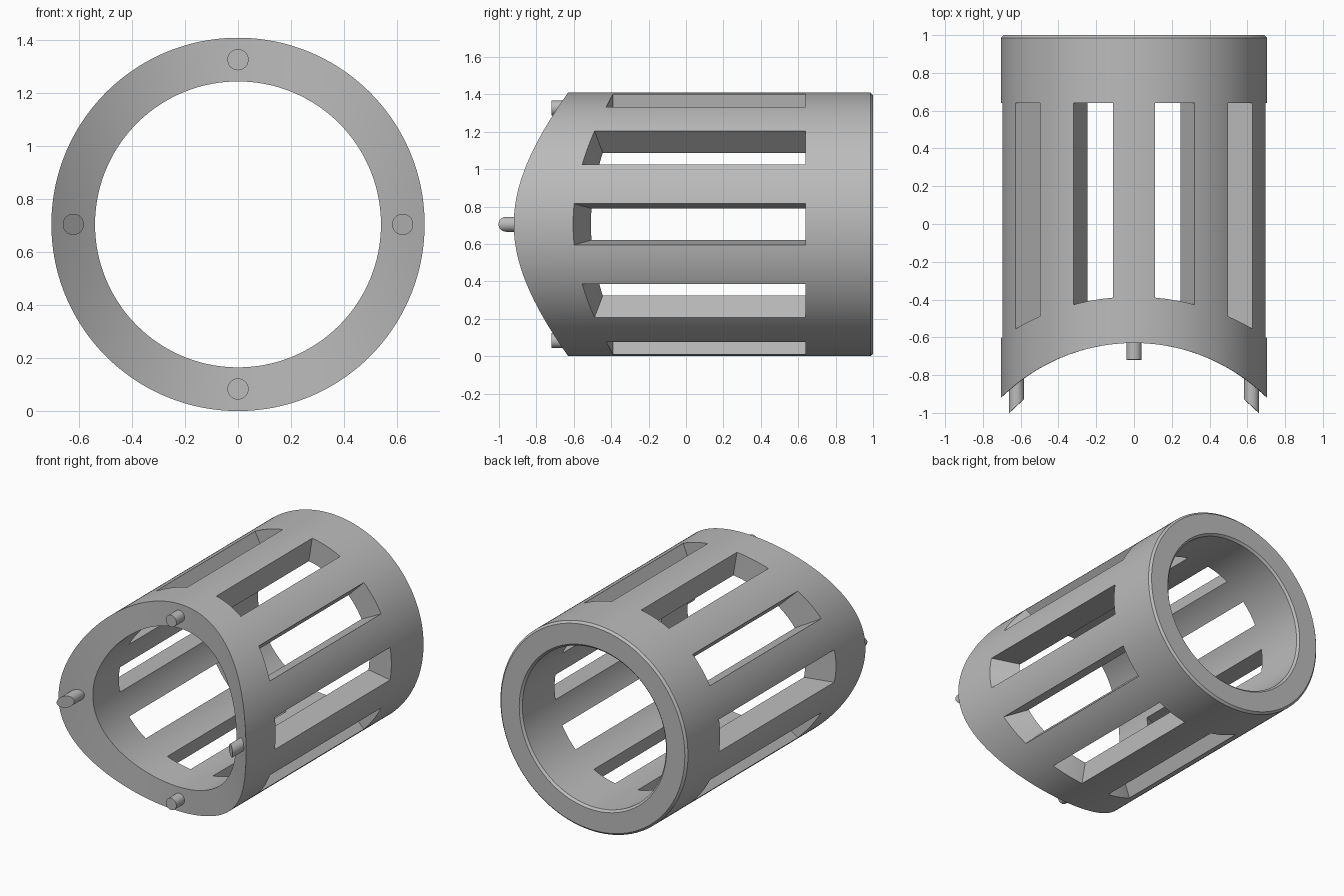
import bpy, bmesh
from math import sin, cos, pi, sqrt, radians

default = bpy.data.objects.get("Cube")
if default:
    bpy.data.objects.remove(default)

OUTER, INNER, MID_Z = 0.705, 0.54, 0.705
SADDLE_Y = -1.63            # axis of the upright cylinder that shapes the front
SLOT_REAR, BACK, CHAMFER = 0.64, 1.0, 0.014
COLUMNS, PER_SLOT = 240, 12  # slots and ribs alternate every 18 degrees

grey = bpy.data.materials.new("plain grey")
grey.use_nodes = True
grey.diffuse_color = (0.5, 0.5, 0.5, 1)
grey.node_tree.nodes["Principled BSDF"].inputs["Base Color"].default_value = (0.5, 0.5, 0.5, 1)


def saddle(x, radius):
    """Depth of a concentric saddle surface at x."""
    return SADDLE_Y + sqrt(radius * radius - x * x)


def finish(name, bm):
    bmesh.ops.recalc_face_normals(bm, faces=bm.faces)
    mesh = bpy.data.meshes.new(name)
    bm.to_mesh(mesh)
    bm.free()
    mesh.materials.append(grey)
    obj = bpy.data.objects.new(name, mesh)
    bpy.context.collection.objects.link(obj)
    bpy.ops.object.select_all(action='DESELECT')
    obj.select_set(True)
    bpy.context.view_layer.objects.active = obj
    bpy.ops.object.shade_smooth_by_angle(angle=radians(30))
    return obj


# Slotted sleeve: one closed wall section per column, joined around the axis
def section(bm, angle):
    c, s = cos(angle), sin(angle)
    mid = (OUTER + INNER) / 2
    loop = [(OUTER, saddle(OUTER * c, 1.0)), (OUTER, saddle(OUTER * c, 1.245)),
            (OUTER, SLOT_REAR), (OUTER, BACK - CHAMFER),
            (OUTER - CHAMFER, BACK), (INNER + CHAMFER, BACK),
            (INNER, BACK - CHAMFER), (INNER, SLOT_REAR),
            (INNER, saddle(INNER * c, 1.245)), (INNER, saddle(INNER * c, 1.0)),
            (mid, saddle(mid * c, 1.0))]
    return [bm.verts.new((r * c, y, MID_Z + r * s)) for r, y in loop]


bm = bmesh.new()
start = radians(-9)
columns = [section(bm, start + 2 * pi * i / COLUMNS) for i in range(COLUMNS)]
for i, a in enumerate(columns):
    b = columns[(i + 1) % COLUMNS]
    is_slot = (i // PER_SLOT) % 2 == 0
    edges = [(k, (k + 1) % len(a)) for k in range(len(a))]
    if is_slot:
        edges = [e for e in edges if e not in ((1, 2), (7, 8))] + [(1, 8), (2, 7)]
    for p, q in edges:
        bm.faces.new((a[p], a[q], b[q], b[p]))
    # side wall where a slot meets a rib
    if i % PER_SLOT == 0:
        bm.faces.new((a[1], a[2], a[7], a[8]))
finish("slotted_sleeve", bm)


# Locating pins on the front rim, with ends that follow the saddle
def pin(name, x, z, radius=0.04, sides=32):
    bm = bmesh.new()
    front, rear = [], []
    for i in range(sides):
        t = 2 * pi * i / sides
        px, pz = x + radius * cos(t), z + radius * sin(t)
        front.append(bm.verts.new((px, saddle(px, 0.912), pz)))
        rear.append(bm.verts.new((px, saddle(px, 1.0) + 0.03, pz)))
    for i in range(sides):
        j = (i + 1) % sides
        bm.faces.new((front[i], front[j], rear[j], rear[i]))
    bm.faces.new(front)
    bm.faces.new(rear)
    finish(name, bm)


for i, name in enumerate(("left_pin", "top_pin", "right_pin", "bottom_pin")):
    pin(name, 0.622 * cos(i * pi / 2), MID_Z + 0.622 * sin(i * pi / 2))
